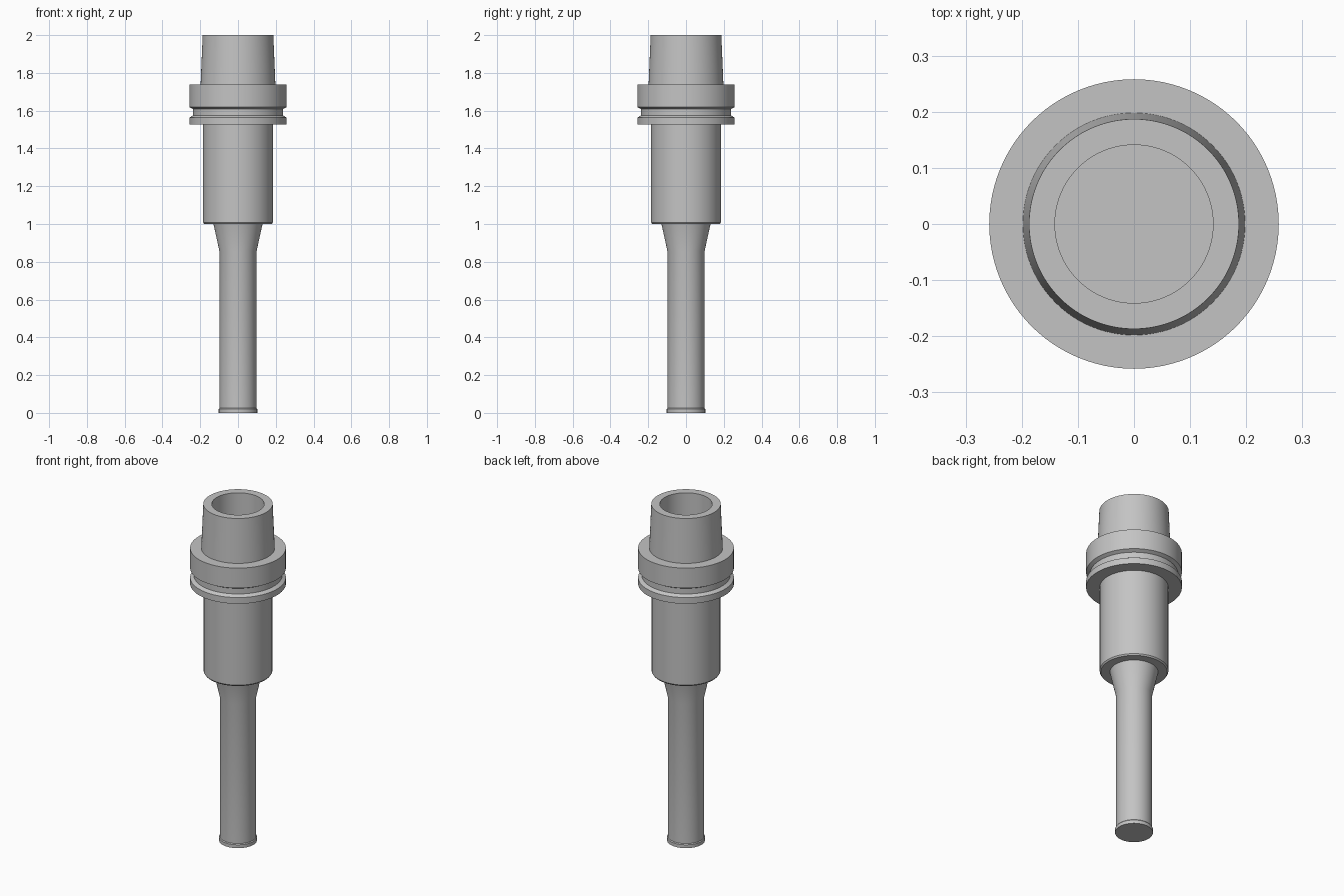
import bpy
import bmesh
import math

cube = bpy.data.objects.get("Cube")
if cube:
    bpy.data.objects.remove(cube, do_unlink=True)

SEGMENTS = 96

steel = bpy.data.materials.new("steel_grey")
steel.use_nodes = True
GREY = (0.55, 0.55, 0.55, 1)
steel.diffuse_color = GREY
steel.node_tree.nodes["Principled BSDF"].inputs["Base Color"].default_value = GREY


def lathe(name, profile):
    """Spin a (radius, height) profile around z into a closed solid."""
    bm = bmesh.new()
    verts = [bm.verts.new((r, 0, z)) for r, z in profile]
    edges = [bm.edges.new(pair) for pair in zip(verts, verts[1:])]
    bmesh.ops.spin(bm, geom=verts + edges, cent=(0, 0, 0), axis=(0, 0, 1),
                   angle=math.tau, steps=SEGMENTS, use_duplicate=False)
    bmesh.ops.remove_doubles(bm, verts=bm.verts, dist=0.0001)
    bmesh.ops.recalc_face_normals(bm, faces=bm.faces)
    mesh = bpy.data.meshes.new(name)
    bm.to_mesh(mesh)
    bm.free()
    mesh.materials.append(steel)
    obj = bpy.data.objects.new(name, mesh)
    bpy.context.collection.objects.link(obj)
    bpy.ops.object.select_all(action="DESELECT")
    obj.select_set(True)
    bpy.context.view_layer.objects.active = obj
    bpy.ops.object.shade_smooth_by_angle(angle=math.radians(20))
    return obj


# Long shank with a slightly wider tip collar, flaring into the body
lathe("shank", [
    (0, 0), (0.102, 0), (0.102, 0.02), (0.098, 0.025),
    (0.098, 0.855), (0.13, 1.0), (0, 1.0)])

# Main cylinder with a chamfered lower rim
lathe("body", [
    (0, 1.0), (0.179, 1.0), (0.185, 1.008), (0.185, 1.526), (0, 1.526)])

# Flange with a gripper groove
lathe("flange", [
    (0, 1.526), (0.258, 1.526), (0.258, 1.563), (0.238, 1.575),
    (0.238, 1.608), (0.258, 1.619), (0.258, 1.738), (0, 1.738)])

# Hollow tapered socket
lathe("taper_socket", [
    (0, 1.738), (0.198, 1.738), (0.187, 2.0), (0.141, 2.0),
    (0.141, 1.745), (0, 1.745)])
